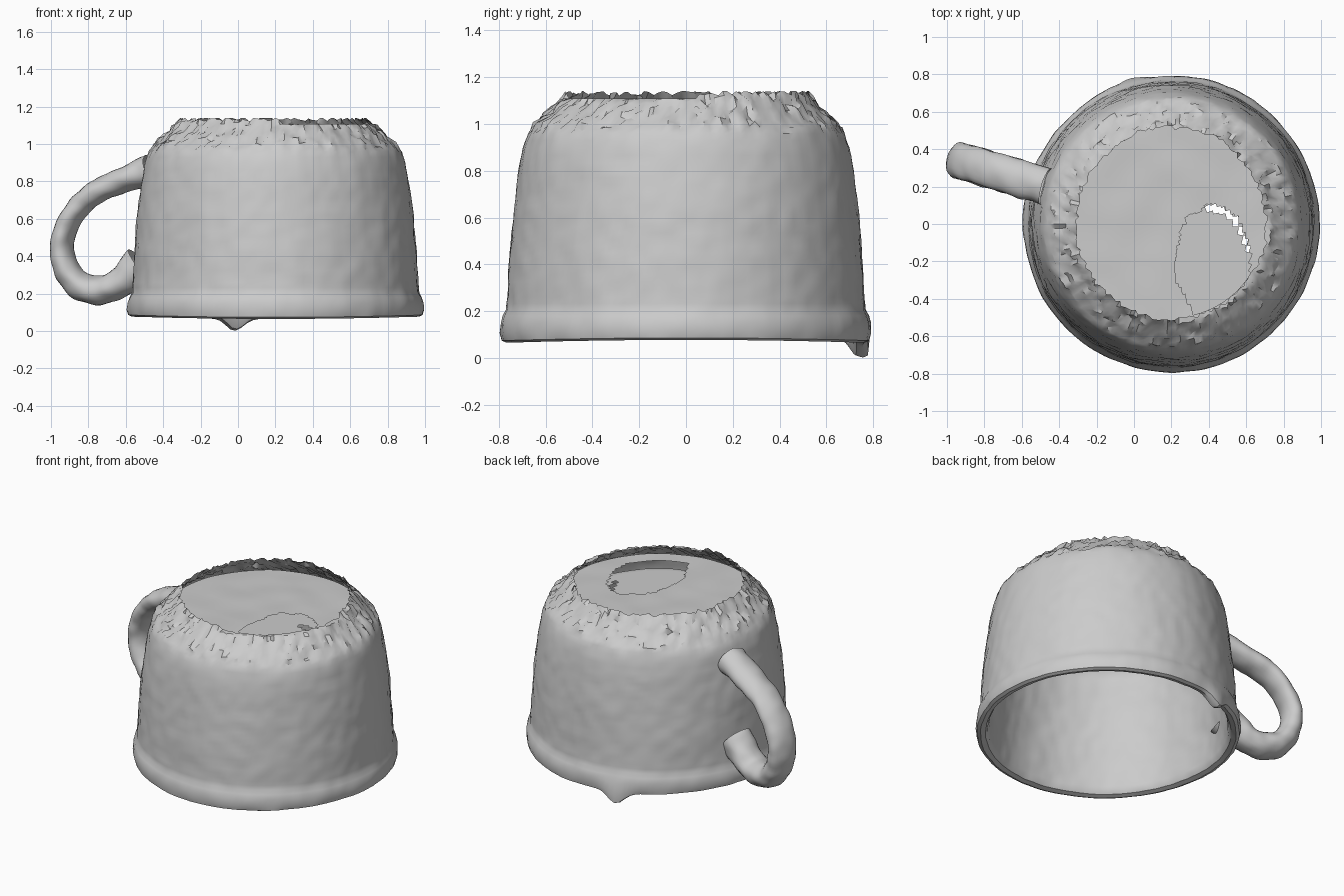
import bpy, bmesh, math, random
from mathutils import Vector, noise

if "Cube" in bpy.data.objects:
    bpy.data.objects.remove(bpy.data.objects["Cube"])

random.seed(4)
CX = 0.2            # cup axis
SEG = 160
SPOUT = math.atan2(0.757, -0.22)


def refine(pts, step):
    """Subdivide a polyline with straight segments."""
    out = []
    for a, b in zip(pts, pts[1:]):
        n = max(1, round(math.dist(a, b) / step))
        out += [tuple(p + (q - p) * i / n for p, q in zip(a, b)) for i in range(n)]
    return out + [pts[-1]]


def smooth_path(pts, n):
    """Catmull-Rom curve through the points."""
    p = [pts[0]] + pts + [pts[-1]]
    out = []
    for a, b, c, d in zip(p, p[1:], p[2:], p[3:]):
        for i in range(n):
            t = i / n
            out.append(0.5 * (2 * b + (c - a) * t + (2 * a - 5 * b + 4 * c - d) * t * t
                              + (3 * b - a - 3 * c + d) * t ** 3))
    return out + [pts[-1]]


def bridge(bm, rings):
    for a, b in zip(rings, rings[1:]):
        n = len(a)
        for i in range(n):
            bm.faces.new((a[i], a[(i + 1) % n], b[(i + 1) % n], b[i]))


def finish(bm, name, angle):
    bmesh.ops.recalc_face_normals(bm, faces=bm.faces)
    me = bpy.data.meshes.new(name)
    bm.to_mesh(me)
    bm.free()
    ob = bpy.data.objects.new(name, me)
    bpy.context.collection.objects.link(ob)
    bpy.ops.object.select_all(action='DESELECT')
    ob.select_set(True)
    bpy.context.view_layer.objects.active = ob
    bpy.ops.object.shade_smooth_by_angle(angle=math.radians(angle))
    return ob


def lathe(bm, profile, shape):
    rings = []
    for r, z in profile:
        ring = []
        for i in range(SEG):
            a = 2 * math.pi * i / SEG
            rr, zz = shape(a, r, z)
            ring.append(bm.verts.new((CX + rr * math.cos(a), rr * math.sin(a), zz)))
        rings.append(ring)
    bridge(bm, rings)
    return rings


def hole_value(c):
    """Below 1 inside the broken part of the base."""
    return math.hypot((c.x - 0.42) / 0.2, (c.y + 0.2) / 0.3)


# Upturned cup: inner floor, inner wall, rolled lip, outer wall, ragged open shoulder
def cup_shape(a, r, z):
    p = Vector((r * math.cos(a), r * math.sin(a), z))
    d = (a - SPOUT + math.pi) % (2 * math.pi) - math.pi
    low = max(0.0, min(1.0, (0.17 - z) / 0.08))
    k = math.exp(-(d / 0.085) ** 2) * low
    r += 0.005 * noise.noise(p * 4) + 0.005 * noise.noise(p * 15)
    # pouring spout and slightly warped lip
    r += 0.02 * k
    z += -0.07 * k + 0.006 * math.cos(2 * a) * low * (1 - k)
    if r < 0.69 and p.z > 0.955:
        # crumbled shoulder, lower on the front right side
        rough = min(1, (p.z - 0.95) / 0.05)
        r += rough * (0.015 * noise.noise(p * 6) + random.uniform(-0.011, 0.011))
        top = 1.108 if -1.5 < math.atan2(p.y, p.x) < 0.1 else 1.14
        z = min(z + rough * random.uniform(-0.014, 0.012), top)
    return r, z


inner = [(0.02, 0.95), (0.54, 0.95), (0.60, 0.91), (0.635, 0.84), (0.67, 0.60), (0.70, 0.30), (0.715, 0.15)]
lip = [(0.722, 0.10), (0.735, 0.08), (0.765, 0.071), (0.785, 0.08), (0.793, 0.11),
       (0.79, 0.15), (0.782, 0.18), (0.768, 0.205)]
outer = [(0.764, 0.26), (0.755, 0.42), (0.738, 0.62), (0.715, 0.80), (0.697, 0.90), (0.676, 0.96),
         (0.645, 1.0), (0.595, 1.045), (0.55, 1.09), (0.51, 1.135)]
bm = bmesh.new()
rings = lathe(bm, refine(inner + lip + outer, 0.03), cup_shape)
bm.faces.new(rings[0])
# narrow crack in the inner floor
crack = []
for f in bm.faces:
    c = f.calc_center_median()
    if (c.z > 0.93 and math.hypot(c.x - CX, c.y) < 0.48 and 0.88 < hole_value(c) < 1.0
            and c.x > 0.38 and c.y > -0.15):
        crack.append(f)
bmesh.ops.delete(bm, geom=crack, context='FACES')
finish(bm, "cup_body", 35)


# Recessed base reaching under the shoulder, with a broken hole
def base_shape(a, r, z):
    return r, z + 0.006 * noise.noise(Vector((r * math.cos(a), r * math.sin(a), 0)) * 5)


bm = bmesh.new()
rings = lathe(bm, refine([(0.60, 1.02), (0.02, 1.02)], 0.02), base_shape)
bm.faces.new(rings[-1])
hole = []
for f in bm.faces:
    c = f.calc_center_median()
    if hole_value(c) + 0.12 * noise.noise(c * 14) < 1 and math.hypot(c.x - CX, c.y) < 0.5:
        hole.append(f)
bmesh.ops.delete(bm, geom=hole, context='FACES')
finish(bm, "recessed_base", 50)

# Handle: flattened oval swept along a loop in a slanted vertical plane
path = [(-0.47, 0.855, 0.09), (-0.58, 0.82, 0.07), (-0.77, 0.735, 0.062), (-0.89, 0.61, 0.058),
        (-0.94, 0.46, 0.06), (-0.905, 0.31, 0.07), (-0.82, 0.23, 0.075), (-0.71, 0.222, 0.077),
        (-0.61, 0.275, 0.085), (-0.515, 0.35, 0.11)]
pts = smooth_path([Vector((x, (CX - x) * 0.3, z, t)) for x, z, t in path], 8)
side = Vector((0.3, 1, 0)).normalized()
bm = bmesh.new()
rings = []
for i, p in enumerate(pts):
    tan = (pts[min(i + 1, len(pts) - 1)] - pts[max(i - 1, 0)]).to_3d().normalized()
    up = tan.cross(side).normalized()
    ring = []
    for j in range(24):
        a = 2 * math.pi * j / 24
        v = p.to_3d() + side * 0.098 * math.cos(a) + up * p.w * math.sin(a)
        v += (v - p.to_3d()) * 0.1 * noise.noise(v * 14)
        ring.append(bm.verts.new(v))
    rings.append(ring)
bridge(bm, rings)
finish(bm, "handle", 50)
